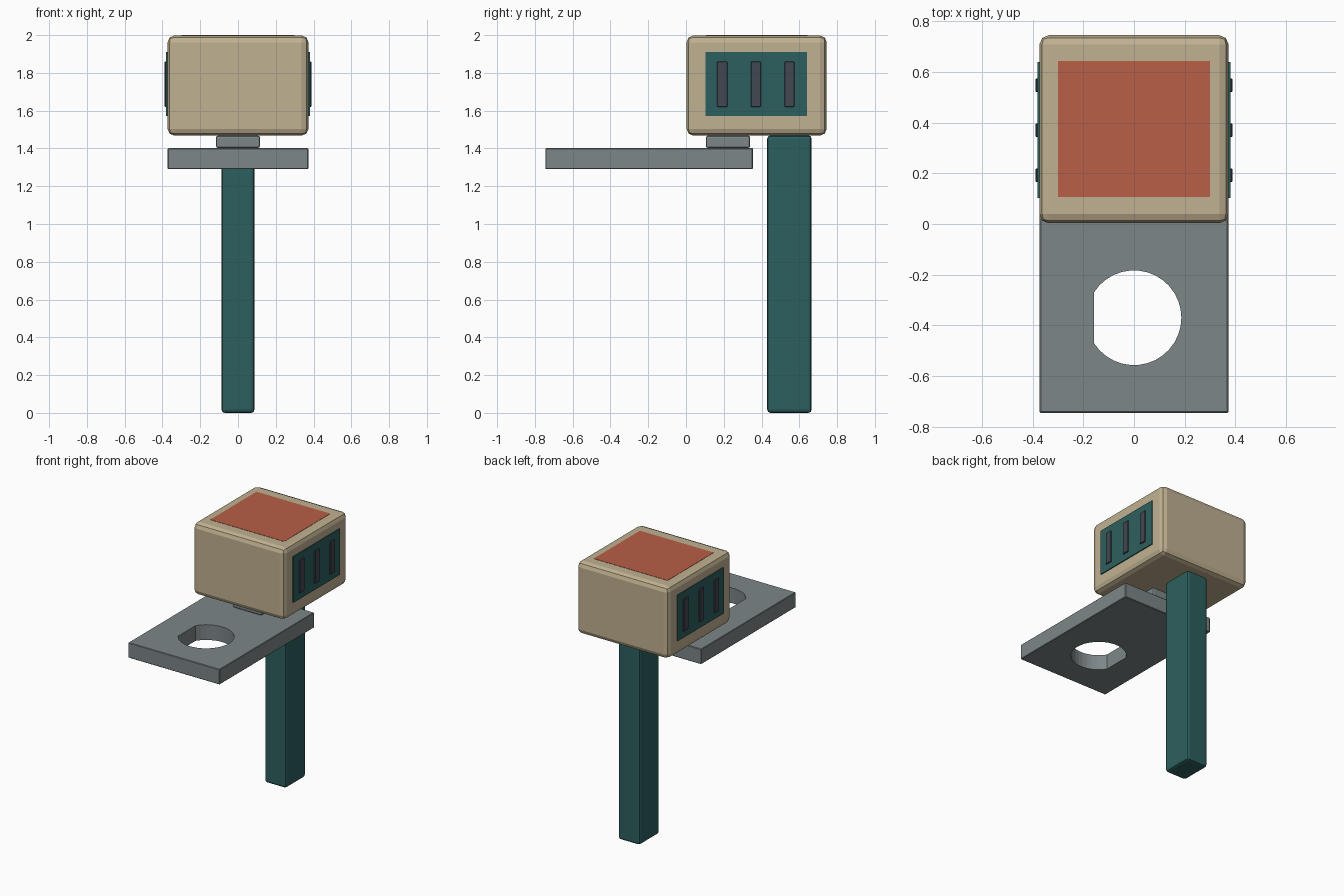
import bpy, bmesh, math

if "Cube" in bpy.data.objects:
    bpy.data.objects.remove(bpy.data.objects["Cube"])


def material(name, r, g, b):
    def lin(c):
        c /= 255
        return c / 12.92 if c <= 0.04045 else ((c + 0.055) / 1.055) ** 2.4
    m = bpy.data.materials.new(name)
    m.diffuse_color = (lin(r), lin(g), lin(b), 1)
    m.use_nodes = True
    m.node_tree.nodes["Principled BSDF"].inputs["Base Color"].default_value = m.diffuse_color
    return m


BEIGE = material("beige", 192, 177, 145)
TEAL = material("teal", 44, 96, 94)
GREY = material("grey", 124, 134, 136)
RED = material("brick_red", 184, 95, 70)
DARK = material("dark_slate", 66, 71, 82)


def make_object(name, bm, mat):
    bmesh.ops.recalc_face_normals(bm, faces=bm.faces)
    mesh = bpy.data.meshes.new(name)
    bm.to_mesh(mesh)
    bm.free()
    mesh.materials.append(mat)
    ob = bpy.data.objects.new(name, mesh)
    bpy.context.collection.objects.link(ob)
    return ob


def box(name, xs, ys, zs, mat, bevel=0.0, segments=2):
    bm = bmesh.new()
    bmesh.ops.create_cube(bm, size=1)
    for v in bm.verts:
        for i, (lo, hi) in enumerate((xs, ys, zs)):
            v.co[i] = hi if v.co[i] > 0 else lo
    if bevel:
        bmesh.ops.bevel(bm, geom=bm.edges[:], offset=bevel, segments=segments,
                        profile=0.5, affect='EDGES')
    return make_object(name, bm, mat)


# Support post and rounded housing
box("post", (-0.087, 0.087), (0.43, 0.665), (0, 1.469), TEAL, 0.017)
box("housing", (-0.373, 0.373), (0.003, 0.745), (1.468, 1.998), BEIGE, 0.036)

# Painted panel on top
box("top_panel", (-0.3, 0.3), (0.107, 0.643), (1.993, 2.0), RED)

# Side panels with three vents each
for side, label in ((-1, "left"), (1, "right")):
    box(f"{label}_panel", sorted((side * 0.372, side * 0.380)),
        (0.103, 0.640), (1.572, 1.910), TEAL)
    for i, y in enumerate((0.192, 0.37, 0.548)):
        box(f"{label}_vent_{i + 1}", sorted((side * 0.375, side * 0.388)),
            (y - 0.027, y + 0.027), (1.62, 1.86), DARK, 0.003, 1)

# Spacer between tray and housing
box("spacer", (-0.117, 0.117), (0.105, 0.34), (1.402, 1.468), GREY, 0.012)

# Tray with a D-shaped hole
tray = box("tray", (-0.372, 0.372), (-0.745, 0.354), (1.29, 1.402), GREY, 0.004, 1)
radius, flat_x, steps = 0.187, -0.157, 28
limit = math.acos(flat_x / radius)
bm = bmesh.new()
ring = []
for i in range(steps + 1):
    a = -limit + 2 * limit * i / steps
    ring.append(bm.verts.new((radius * math.cos(a), -0.37 + radius * math.sin(a), 1.2)))
face = bm.faces.new(ring)
top = bmesh.ops.extrude_face_region(bm, geom=[face])["geom"]
bmesh.ops.translate(bm, vec=(0, 0, 0.3),
                    verts=[g for g in top if isinstance(g, bmesh.types.BMVert)])
cutter = make_object("hole_cutter", bm, GREY)
cutter.hide_render = True
cut = tray.modifiers.new("hole", 'BOOLEAN')
cut.operation = 'DIFFERENCE'
cut.solver = 'EXACT'
cut.object = cutter
bpy.context.view_layer.objects.active = tray
bpy.ops.object.modifier_apply(modifier=cut.name)
bpy.data.objects.remove(cutter)
